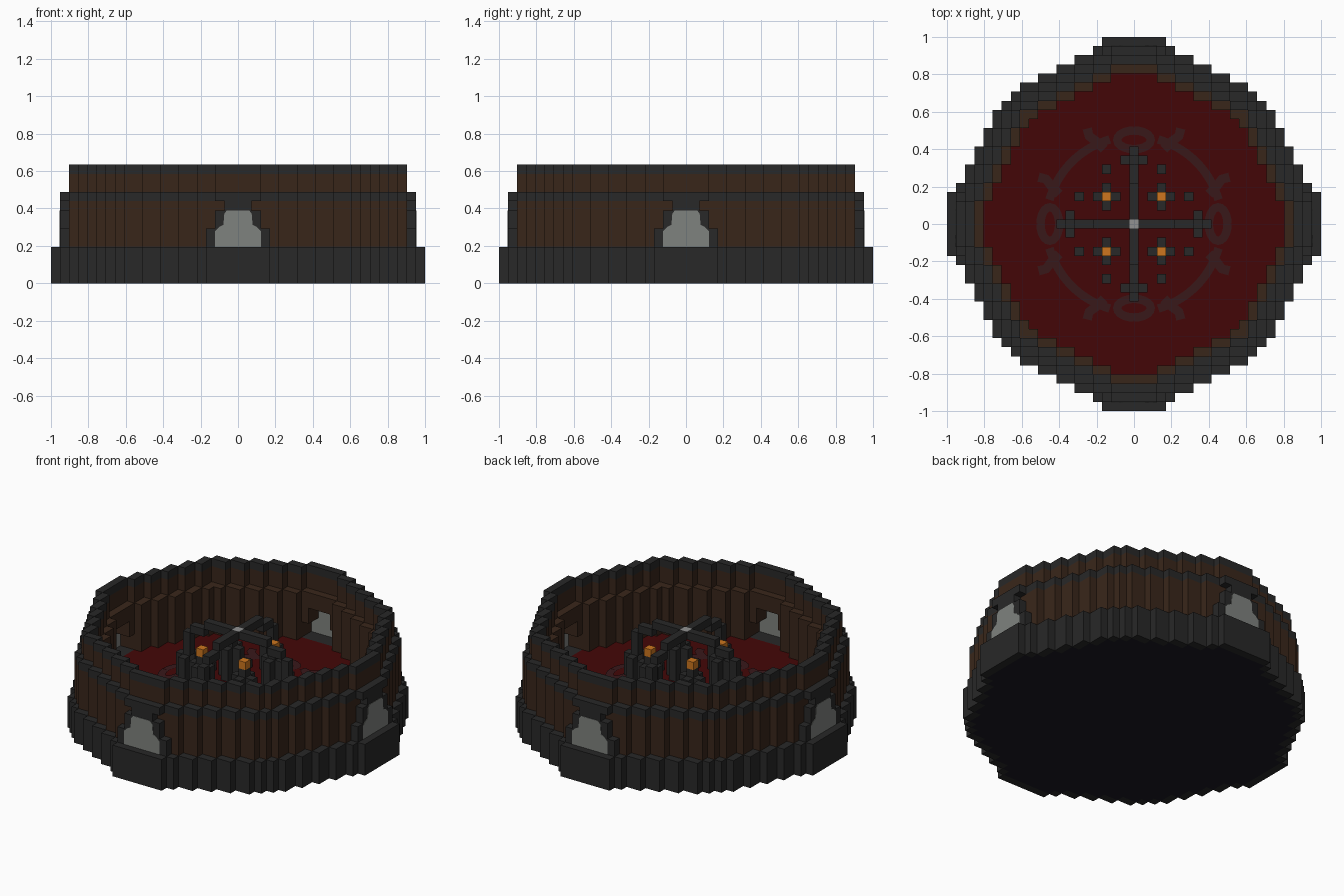
import bpy, bmesh, math

cube = bpy.data.objects.get("Cube")
if cube:
    bpy.data.objects.remove(cube)

U = 2 / 41  # one block


def material(name, rgb):
    lin = [((c / 255 + 0.055) / 1.055) ** 2.4 for c in rgb] + [1]
    m = bpy.data.materials.new(name)
    m.use_nodes = True
    m.diffuse_color = lin
    m.node_tree.nodes["Principled BSDF"].inputs["Base Color"].default_value = lin
    return m


STONE = material("dark stone", (40, 40, 40))
WOOD = material("brown wood", (57, 38, 26))
RED = material("dark red floor", (68, 6, 7))
MARK = material("floor marking", (56, 24, 26))
BLACK = material("underside black", (26, 25, 34))
PANE = material("grey pane", (127, 130, 126))
LIGHT = material("light grey cap", (145, 145, 145))
FLAME = material("orange flame", (205, 118, 30))


def finish(name, bm, *mats):
    me = bpy.data.meshes.new(name)
    bm.normal_update()
    bm.to_mesh(me)
    bm.free()
    for m in mats:
        me.materials.append(m)
    ob = bpy.data.objects.new(name, me)
    bpy.context.collection.objects.link(ob)
    return ob


def blocks(name, cells, z0, z1, mats, rule=None):
    """Columns of blocks from z0 to z1, with no faces between neighbours."""
    bm = bmesh.new()
    cells = set(cells)

    def quad(pts, kind, cell):
        f = bm.faces.new([bm.verts.new((x * U, y * U, z * U)) for x, y, z in pts])
        f.material_index = rule(kind, cell) if rule else 0

    for x, y in cells:
        a, b, c, d = x - .5, x + .5, y - .5, y + .5
        quad([(a, c, z1), (b, c, z1), (b, d, z1), (a, d, z1)], "top", (x, y))
        quad([(a, d, z0), (b, d, z0), (b, c, z0), (a, c, z0)], "bottom", (x, y))
        for dx, dy, p, q in ((1, 0, (b, c), (b, d)), (-1, 0, (a, d), (a, c)),
                             (0, 1, (b, d), (a, d)), (0, -1, (a, c), (b, c))):
            if (x + dx, y + dy) not in cells:
                quad([(*p, z0), (*q, z0), (*q, z1), (*p, z1)], "side", (x, y))
    bmesh.ops.remove_doubles(bm, verts=bm.verts[:], dist=1e-5)
    return finish(name, bm, *mats)


def erode(s):
    return {(x, y) for x, y in s
            if {(x + 1, y), (x - 1, y), (x, y + 1), (x, y - 1)} <= s}


def quarter_turns(cells):
    out = set()
    for x, y in cells:
        for _ in range(4):
            out.add((x, y))
            x, y = -y, x
    return out


def trim_corners(s, reach):
    return {c for c in s if sorted(map(abs, c)) != [3, reach]}


# Stepped round outline, and the smaller outlines inside it
HALF = [20, 20, 20, 20, 19, 18, 18, 17, 17, 16, 16, 15, 15, 14, 13, 12, 10, 8, 6, 4, 3]
disc = {(x, y) for y in range(-20, 21) for x in range(-HALF[abs(y)], HALF[abs(y)] + 1)}
E1 = erode(disc)
E2 = erode(E1)
E3 = erode(E2)
floor = trim_corners(erode(E3), 16)
top_outer = trim_corners(E2, 18)
top_inner = trim_corners(E3, 17)
porch = {c for c in E1 if max(map(abs, c)) == 19}


def base_rule(kind, cell):
    if kind == "top" and cell in floor:
        return 1
    return 2 if kind == "bottom" and cell in E1 else 0


# Doorways are cut through the lower wall in steps
def passage(half):
    return {c for c in E1 - floor if min(map(abs, c)) <= half}


def porch_part(half):
    return {c for c in porch if min(map(abs, c)) <= half}


blocks("base", disc, 0, 4, (STONE, RED, BLACK), base_rule)
lower = E1 - floor - porch
blocks("lower_wall_bottom", lower - passage(2), 4, 6, (WOOD,))
blocks("lower_wall_middle", lower - passage(1), 6, 8, (WOOD,))
blocks("lower_wall_top", lower, 8, 9, (WOOD,))
blocks("ring_trim", (E1 - top_outer - porch) | porch_part(2), 9, 10, (STONE,))
blocks("inner_ledge", top_outer - floor, 9, 10, (WOOD,))
blocks("upper_wall", top_outer - top_inner, 10, 12, (WOOD,))
blocks("rim", top_outer - top_inner, 12, 13, (STONE,))

# Stepped door surrounds
blocks("door_frame_bottom", porch_part(3), 4, 6, (STONE,))
blocks("door_frame_middle", porch_part(2), 6, 8, (STONE,))
blocks("door_frame_top", porch_part(1), 8, 9, (STONE,))

# Door panes with clipped corners, set through the surround on each side
side = [(2.5, 4), (2.5, 5.75), (2.1, 6.15), (1.6, 6.4), (1.5, 7.65), (1.2, 8)]
outline = side + [(-x, z) for x, z in reversed(side)]
for i, name in enumerate(("back", "left", "front", "right")):
    bm = bmesh.new()
    f = bm.faces.new([bm.verts.new((x * U, 18.45 * U, z * U)) for x, z in outline])
    ext = bmesh.ops.extrude_face_region(bm, geom=[f])["geom"]
    bmesh.ops.translate(bm, vec=(0, 1.1 * U, 0),
                        verts=[v for v in ext if isinstance(v, bmesh.types.BMVert)])
    bmesh.ops.recalc_face_normals(bm, faces=bm.faces[:])
    ob = finish("door_pane_" + name, bm, PANE)
    ob.rotation_euler.z = -i * math.pi / 2

# Cross of four arched arms with a cap in the middle
blocks("cross_beam", quarter_turns([(k, 0) for k in range(1, 5)]), 11, 12, (STONE,))
blocks("cross_shoulder", quarter_turns([(5, 0), (6, 0)]), 10, 11, (STONE,))
blocks("cross_elbow", quarter_turns([(7, 0)]), 7, 10, (STONE,))
blocks("cross_foot", quarter_turns([(8, 0), (7, 1), (7, -1)]), 4, 7, (STONE,))
blocks("centre_cap", [(0, 0)], 11, 12, (LIGHT,))

# Braziers
blocks("brazier_post", quarter_turns([(3, 3)]), 4, 9, (STONE,))
blocks("brazier_buttress", quarter_turns([(2, 3), (4, 3), (3, 2), (3, 4)]), 4, 8, (STONE,))
blocks("brazier_flame", quarter_turns([(3, 3)]), 9, 10, (FLAME,))
blocks("small_stump", quarter_turns([(3, 6), (6, 3)]), 4, 5, (STONE,))


# Flat floor markings drawn as thin ribbons, each repeated on four sides
def ribbon(bm, pts, width, z):
    for _ in range(4):
        prev = None
        for i, (x, y) in enumerate(pts):
            ax, ay = pts[max(i - 1, 0)]
            bx, by = pts[min(i + 1, len(pts) - 1)]
            n = math.hypot(bx - ax, by - ay)
            ox, oy = (ay - by) / n * width / 2, (bx - ax) / n * width / 2
            pair = [bm.verts.new((x + ox, y + oy, z)), bm.verts.new((x - ox, y - oy, z))]
            if prev:
                bm.faces.new([prev[0], prev[1], pair[1], pair[0]])
            prev = pair
        pts = [(-y, x) for x, y in pts]


def arc(cx, cy, rx, ry, a0, a1, n=16):
    angles = [math.radians(a0 + (a1 - a0) * i / n) for i in range(n + 1)]
    return [(cx + rx * math.cos(a), cy + ry * math.sin(a)) for a in angles]


bm = bmesh.new()
z = 4 * U + 0.004
ribbon(bm, arc(0, 0, .47, .47, 16, 74), .045, z)
ribbon(bm, arc(.45, 0, .05, .09, 0, 360, 20), .045, z + .001)
for s in (1, -1):
    ribbon(bm, [(.40, s * .16), (.44, s * .2), (.47, s * .24), (.51, s * .25)], .05, z + .002)
finish("floor_markings", bm, MARK)
